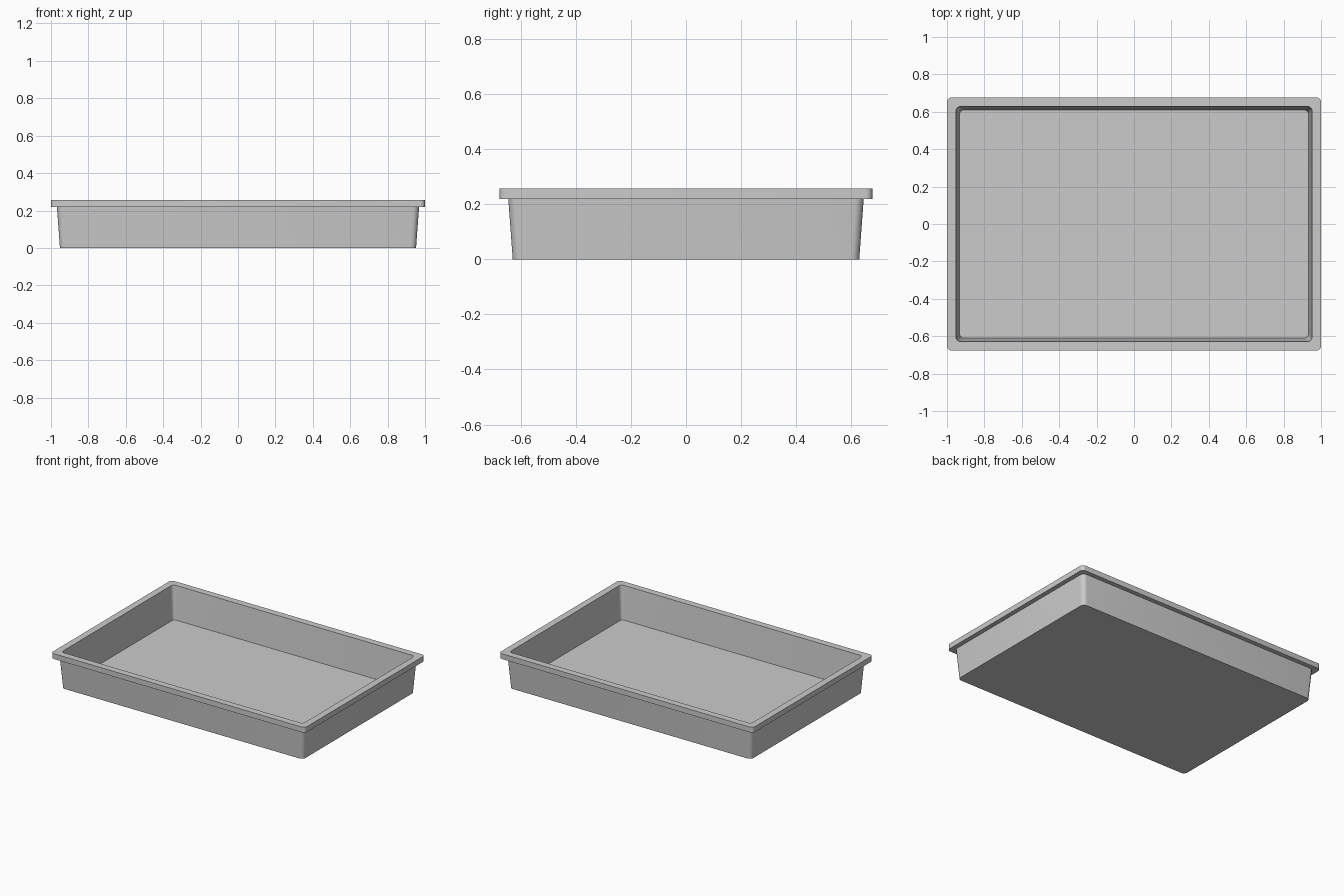
import bpy, bmesh
from math import sin, cos, pi

if "Cube" in bpy.data.objects:
    bpy.data.objects.remove(bpy.data.objects["Cube"])

HX, HY, SEG = 1.0, 0.677, 6  # outer half sizes, segments per corner


def ring(bm, inset, z, r):
    """Rounded rectangle loop, inset from the outer rim."""
    cx, cy = HX - inset - r, HY - inset - r
    verts = []
    for q, (sx, sy) in enumerate([(1, 1), (-1, 1), (-1, -1), (1, -1)]):
        for i in range(SEG + 1):
            a = (q + i / SEG) * pi / 2
            verts.append(bm.verts.new((sx * cx + r * cos(a), sy * cy + r * sin(a), z)))
    return verts


# Cross-section from underside, up the outside, over the rim, down to the floor
profile = [
    (0.048, 0.0, 0.030),    # base
    (0.032, 0.218, 0.032),  # body top, under the rim
    (0.0, 0.218, 0.025),    # rim lower edge
    (0.0, 0.256, 0.025),    # rim upper edge
    (0.048, 0.256, 0.025),  # opening
    (0.068, 0.020, 0.022),  # inner floor
]

bm = bmesh.new()
rings = [ring(bm, *p) for p in profile]
for a, b in zip(rings, rings[1:]):
    for i in range(len(a)):
        j = (i + 1) % len(a)
        bm.faces.new((a[i], a[j], b[j], b[i]))
bm.faces.new(rings[0][::-1])
bm.faces.new(rings[-1])
bmesh.ops.recalc_face_normals(bm, faces=bm.faces)

mesh = bpy.data.meshes.new("tray")
bm.to_mesh(mesh)
bm.free()
tray = bpy.data.objects.new("tray", mesh)
bpy.context.collection.objects.link(tray)

# Smooth corners, crisp rim and base edges
bpy.context.view_layer.objects.active = tray
tray.select_set(True)
bpy.ops.object.shade_smooth_by_angle(angle=pi / 6)
